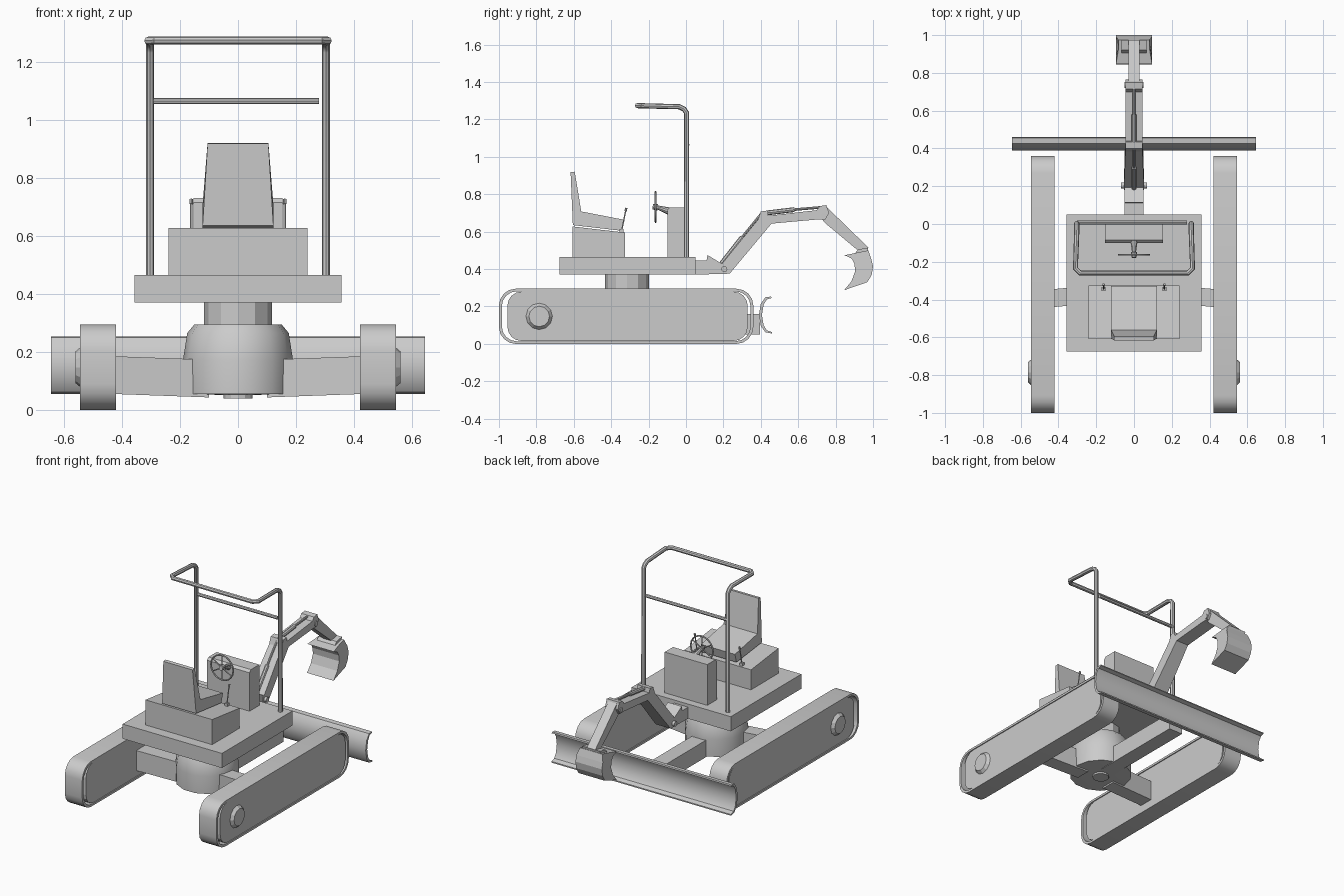
import bpy, bmesh, math
from mathutils import Vector

if "Cube" in bpy.data.objects:
    bpy.data.objects.remove(bpy.data.objects["Cube"])


def finish(name, bm):
    bmesh.ops.recalc_face_normals(bm, faces=bm.faces)
    me = bpy.data.meshes.new(name)
    bm.to_mesh(me)
    bm.free()
    ob = bpy.data.objects.new(name, me)
    bpy.context.collection.objects.link(ob)
    return ob


def prism(name, pts, x0, x1):
    """Side profile of (y, z) points pushed along x."""
    bm = bmesh.new()
    a = [bm.verts.new((x0, y, z)) for y, z in pts]
    b = [bm.verts.new((x1, y, z)) for y, z in pts]
    bm.faces.new(a)
    bm.faces.new(b[::-1])
    n = len(pts)
    for i in range(n):
        j = (i + 1) % n
        bm.faces.new((a[i], b[i], b[j], a[j]))
    return finish(name, bm)


def box(name, x0, x1, y0, y1, z0, z1):
    return prism(name, [(y0, z0), (y1, z0), (y1, z1), (y0, z1)], x0, x1)


def ring(name, outer, inner, x0, x1):
    """Hollow band between two matching side profiles."""
    bm = bmesh.new()
    loops = [[bm.verts.new((x, y, z)) for y, z in p]
             for x, p in ((x0, outer), (x1, outer), (x1, inner), (x0, inner))]
    n = len(outer)
    for k in range(4):
        a, b = loops[k], loops[(k + 1) % 4]
        for i in range(n):
            j = (i + 1) % n
            bm.faces.new((a[i], b[i], b[j], a[j]))
    return finish(name, bm)


def rounded(y0, y1, z0, z1, r, seg=4):
    pts = []
    for k, (cy, cz) in enumerate([(y1 - r, z1 - r), (y0 + r, z1 - r),
                                  (y0 + r, z0 + r), (y1 - r, z0 + r)]):
        for i in range(seg + 1):
            t = math.pi / 2 * (k + i / seg)
            pts.append((cy + r * math.cos(t), cz + r * math.sin(t)))
    return pts


def cone(name, p, q, r0, r1, n=12):
    """Cylinder or cone from p to q."""
    p, q = Vector(p), Vector(q)
    bm = bmesh.new()
    bmesh.ops.create_cone(bm, cap_ends=True, segments=n, radius1=r0, radius2=r1,
                          depth=(q - p).length)
    rot = (q - p).to_track_quat('Z', 'Y').to_matrix().to_4x4()
    bm.transform(rot)
    bmesh.ops.translate(bm, verts=bm.verts, vec=(p + q) / 2)
    return finish(name, bm)


def tube(name, pts, r, cyclic=False, res=2):
    cu = bpy.data.curves.new(name, 'CURVE')
    cu.dimensions = '3D'
    cu.bevel_depth = r
    cu.bevel_resolution = res
    cu.use_fill_caps = True
    sp = cu.splines.new('POLY')
    sp.points.add(len(pts) - 1)
    for s, p in zip(sp.points, pts):
        s.co = (*p, 1)
    sp.use_cyclic_u = cyclic
    tmp = bpy.data.objects.new(name + "_path", cu)
    bpy.context.collection.objects.link(tmp)
    dg = bpy.context.evaluated_depsgraph_get()
    me = bpy.data.meshes.new_from_object(tmp.evaluated_get(dg))
    bpy.data.objects.remove(tmp)
    ob = bpy.data.objects.new(name, me)
    bpy.context.collection.objects.link(ob)
    return smooth(ob)


def smooth(ob, angle=35):
    bpy.ops.object.select_all(action='DESELECT')
    ob.select_set(True)
    bpy.context.view_layer.objects.active = ob
    bpy.ops.object.shade_smooth_by_angle(angle=math.radians(angle))
    return ob


# tracks, hubs, cross arms, levers
for side, s in (("left", -1), ("right", 1)):
    smooth(ring(side + "_track_belt", rounded(-1, 0.36, 0, 0.295, 0.09),
                rounded(-0.985, 0.345, 0.014, 0.281, 0.08), s * 0.42, s * 0.545))
    prism(side + "_track_frame", rounded(-0.955, 0.33, 0.016, 0.279, 0.075),
          s * 0.424, s * 0.541)
    cone(side + "_hub", (s * 0.53, -0.785, 0.147), (s * 0.56, -0.785, 0.147), 0.08, 0.055)
    arm = box(side + "_arm", s * 0.1, s * 0.43, -0.44, -0.345, 0.055, 0.185)
    for v in arm.data.vertices:
        if abs(v.co.x) < 0.2:
            v.co.y += 0.03
            v.co.z -= 0.012
    box(side + "_lever_base", s * 0.15, s * 0.172, -0.355, -0.333, 0.59, 0.615)
    tube(side + "_lever", [(s * 0.161, -0.345, 0.6), (s * 0.161, -0.322, 0.715)], 0.004, res=1)
    cone(side + "_lever_knob", (s * 0.161, -0.323, 0.71), (s * 0.161, -0.319, 0.727), 0.007, 0.006, 8)

# undercarriage drum, spun from a profile
bm = bmesh.new()
prof = [(0, 0.05), (0.188, 0.055), (0.19, 0.17), (0.175, 0.265), (0.15, 0.295), (0, 0.295)]
vs = [bm.verts.new((r, 0, z)) for r, z in prof]
es = [bm.edges.new(e) for e in zip(vs, vs[1:])]
bmesh.ops.spin(bm, geom=vs + es, cent=(0, 0, 0), axis=(0, 0, 1), angle=2 * math.pi, steps=14)
bmesh.ops.remove_doubles(bm, verts=bm.verts, dist=1e-4)
bmesh.ops.translate(bm, verts=bm.verts, vec=(0, -0.315, 0))
smooth(finish("undercarriage_drum", bm))
cone("drum_plug", (0, -0.315, 0.04), (0, -0.315, 0.06), 0.05, 0.05)
cone("slew_neck", (0, -0.315, 0.28), (0, -0.315, 0.38), 0.117, 0.117)

# dozer blade and its beam
box("blade_beam", -0.05, 0.05, -0.25, 0.395, 0.05, 0.16)
smooth(prism("blade", [(0.455, 0.253), (0.425, 0.25), (0.4, 0.215), (0.39, 0.155), (0.4, 0.095),
                       (0.425, 0.062), (0.46, 0.055), (0.46, 0.063), (0.432, 0.073),
                       (0.415, 0.1), (0.406, 0.155), (0.415, 0.21), (0.432, 0.238),
                       (0.458, 0.245)], -0.645, 0.645), 32)

# deck, seat base, console
box("deck", -0.357, 0.357, -0.675, 0.05, 0.37, 0.465)
prism("seat_base", [(-0.608, 0.46), (-0.325, 0.46), (-0.325, 0.595), (-0.608, 0.628)], -0.24, 0.24)
prism("console", [(-0.1, 0.46), (0, 0.46), (0, 0.73), (-0.085, 0.73), (-0.1, 0.715)], -0.153, 0.153)

# seat with backrest narrowing to the top
seat = prism("seat", [(-0.605, 0.635), (-0.345, 0.605), (-0.328, 0.663), (-0.56, 0.708),
                      (-0.595, 0.921), (-0.617, 0.918)], -0.122, 0.122)
for v in seat.data.vertices:
    if v.co.z > 0.9:
        v.co.x *= 0.86

# steering wheel
wc = Vector((0, -0.163, 0.732))
rim = [wc + Vector((0.08 * math.cos(t), 0, 0.08 * math.sin(t)))
       for t in (2 * math.pi * i / 20 for i in range(20))]
tube("steering_rim", rim, 0.005, True, 1)
for i in range(6):
    t = math.pi / 6 + i * math.pi / 3
    tube("steering_spoke", [wc, wc + Vector((0.08 * math.cos(t), 0, 0.08 * math.sin(t)))], 0.004, res=1)
cone("steering_hub", (0, -0.178, 0.733), (0, -0.15, 0.731), 0.014, 0.018, 10)
cone("steering_column", (0, -0.155, 0.731), (0, -0.09, 0.71), 0.01, 0.02, 10)

# roll bar frame
half = [(0.303, 0.003, 0.46), (0.303, 0.003, 1.235), (0.303, -0.01, 1.255), (0.303, -0.035, 1.268),
        (0.31, -0.235, 1.273), (0.285, -0.26, 1.274)]
tube("roll_bar", half + [(-x, y, z) for x, y, z in half[::-1]], 0.014)
tube("roll_bar_crossbar", [(-0.303, 0.008, 1.065), (0.28, 0.008, 1.065)], 0.011)

# boom mount and bent boom
prism("boom_mount", [(0.04, 0.37), (0.22, 0.375), (0.22, 0.42), (0.19, 0.43), (0.115, 0.475),
                     (0.11, 0.445), (0.04, 0.445)], -0.05, 0.05)
boom = prism("boom", [(0.18, 0.377), (0.235, 0.377), (0.457, 0.643), (0.70, 0.665), (0.745, 0.665),
                      (0.765, 0.7), (0.75, 0.742), (0.715, 0.737), (0.70, 0.715), (0.44, 0.685),
                      (0.435, 0.713), (0.40, 0.708), (0.385, 0.665), (0.185, 0.42)], -0.045, 0.045)
for v in boom.data.vertices:
    if v.co.y < 0.3:
        v.co.x *= 1.2
for name, y, z, w in (("boom_pin", 0.205, 0.4, 0.07), ("stick_pin", 0.735, 0.687, 0.05)):
    cone(name, (-w, y, z), (w, y, z), 0.016, 0.016)

# hydraulic rams
for name, p, m, q in (("boom_ram", (0.19, 0.43), (0.3, 0.57), (0.41, 0.705)),
                      ("stick_ram", (0.43, 0.7), (0.58, 0.718), (0.72, 0.73))):
    cone(name + "_barrel", (0, *p), (0, *m), 0.013, 0.013, 8)
    cone(name + "_rod", (0, *m), (0, *q), 0.007, 0.007, 8)

# stick and scooped bucket
prism("stick", [(0.715, 0.68), (0.75, 0.735), (0.785, 0.70), (0.975, 0.515), (0.965, 0.49),
                (0.925, 0.495), (0.745, 0.645)], -0.03, 0.03)
prism("bucket_bracket", [(0.9, 0.48), (0.97, 0.49), (0.975, 0.515), (0.92, 0.505)], -0.065, 0.065)
bucket = prism("bucket", [(0.848, 0.474), (0.935, 0.492), (0.975, 0.5), (0.99, 0.455), (1.0, 0.415),
                          (0.993, 0.37), (0.97, 0.33), (0.845, 0.287), (0.885, 0.335),
                          (0.905, 0.39), (0.9, 0.43), (0.885, 0.457)], -0.095, 0.095)
for v in bucket.data.vertices:
    if v.co.z > 0.47 and v.co.y > 0.9:
        v.co.x *= 0.85
